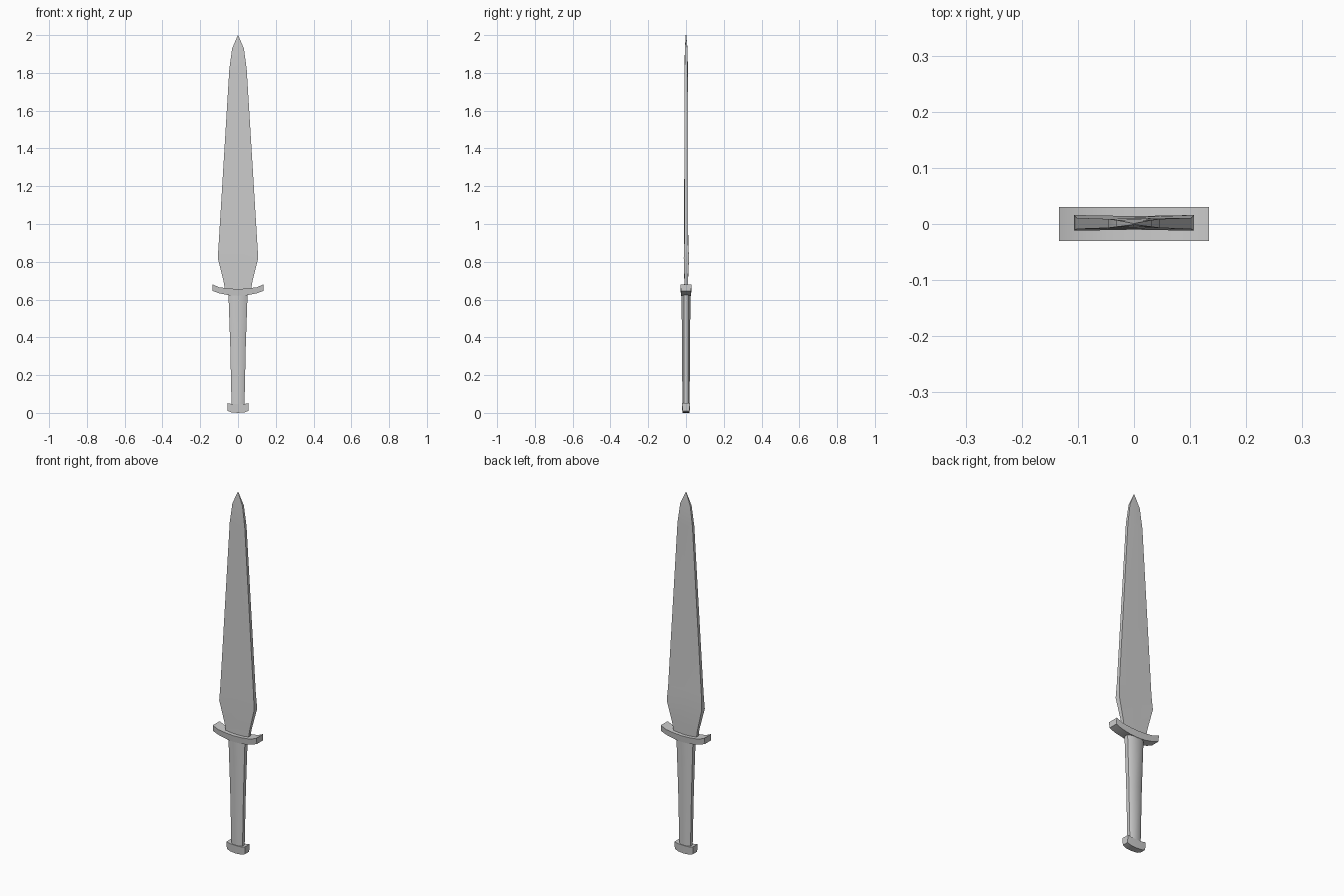
import bpy, bmesh, math

if "Cube" in bpy.data.objects:
    bpy.data.objects.remove(bpy.data.objects["Cube"])


def finish(name, bm, angle=40):
    bmesh.ops.recalc_face_normals(bm, faces=bm.faces)
    mesh = bpy.data.meshes.new(name)
    bm.to_mesh(mesh)
    bm.free()
    ob = bpy.data.objects.new(name, mesh)
    bpy.context.collection.objects.link(ob)
    bpy.ops.object.select_all(action='DESELECT')
    ob.select_set(True)
    bpy.context.view_layer.objects.active = ob
    bpy.ops.object.shade_smooth_by_angle(angle=math.radians(angle))
    return ob


def loft(name, rings, angle=40):
    """Skin a stack of closed rings and cap both ends."""
    bm = bmesh.new()
    loops = [[bm.verts.new(p) for p in ring] for ring in rings]
    for a, b in zip(loops, loops[1:]):
        n = len(a)
        for i in range(n):
            bm.faces.new((a[i], a[(i + 1) % n], b[(i + 1) % n], b[i]))
    bm.faces.new(loops[0])
    bm.faces.new(loops[-1])
    return finish(name, bm, angle)


def bar(name, stations):
    """Crossways bar, mirrored in x: stations are x, bottom z, top z, lower half depth, upper half depth."""
    full = [(-s[0],) + s[1:] for s in reversed(stations) if s[0] > 0] + stations
    return loft(name, [[(x, -d0, z0), (x, d0, z0), (x, d1, z1), (x, -d1, z1)]
                       for x, z0, z1, d0, d1 in full])


# blade: z, half width, edge half thickness, ridge half thickness, y offset
blade = [(0.63, 0.066, 0.008, 0.010, 0.0), (0.70, 0.077, 0.009, 0.010, 0.001),
         (0.82, 0.107, 0.014, 0.012, 0.002), (0.90, 0.102, 0.010, 0.011, 0.001),
         (1.82, 0.046, 0.008, 0.009, 0.001), (1.93, 0.031, 0.006, 0.007, 0.001),
         (2.00, 0.001, 0.001, 0.0015, 0.0)]
loft("blade", [[(-w, y - e, z), (0, y - c, z), (w, y - e, z),
                (w, y + e, z), (0, y + c, z), (-w, y + e, z)]
               for z, w, e, c, y in blade])

# grip: tapered eight-sided section
grip = [(0.03, 0.034, 0.019), (0.35, 0.041, 0.021), (0.64, 0.051, 0.024)]
loft("grip", [[(-w, -d * .5, z), (-w * .55, -d, z), (w * .55, -d, z), (w, -d * .5, z),
               (w, d * .5, z), (w * .55, d, z), (-w * .55, d, z), (-w, d * .5, z)]
              for z, w, d in grip], 50)

# upswept crossguard
bar("crossguard", [(0.0, 0.620, 0.656, 0.026, 0.030), (0.045, 0.622, 0.658, 0.026, 0.030),
                   (0.10, 0.633, 0.665, 0.026, 0.030), (0.134, 0.646, 0.680, 0.026, 0.030)])

# pommel
bar("pommel", [(0.0, 0.0, 0.046, 0.019, 0.022), (0.035, 0.003, 0.047, 0.019, 0.022),
               (0.056, 0.011, 0.052, 0.018, 0.021)])
